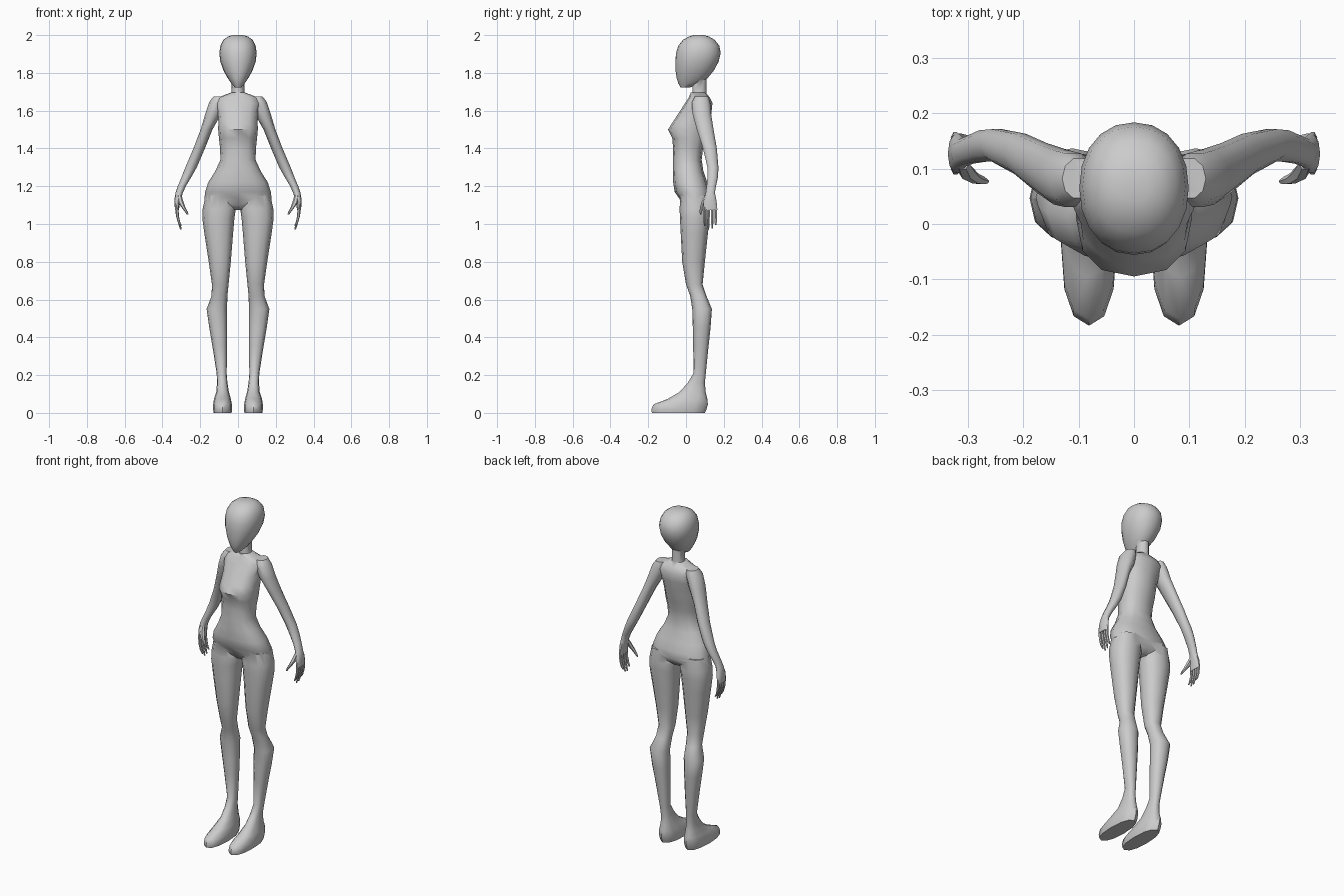
import bpy, bmesh, math


def loft(name, rings, n=12, power=2.0, side=1):
    """Skin horizontal rounded rings given as (z, x0, x1, y0, y1)."""
    bm = bmesh.new()
    loops = []
    for z, x0, x1, y0, y1 in rings:
        loop = []
        for i in range(n):
            a = 2 * math.pi * i / n
            c, s = math.cos(a), math.sin(a)
            px = math.copysign(abs(c) ** (2 / power), c)
            py = math.copysign(abs(s) ** (2 / power), s)
            loop.append(bm.verts.new((side * ((x0 + x1) / 2 + (x1 - x0) / 2 * px),
                                      (y0 + y1) / 2 + (y1 - y0) / 2 * py, z)))
        loops.append(loop)
    for a, b in zip(loops, loops[1:]):
        for i in range(n):
            j = (i + 1) % n
            bm.faces.new((a[i], a[j], b[j], b[i]))
    bm.faces.new(loops[0])
    bm.faces.new(loops[-1])
    bmesh.ops.recalc_face_normals(bm, faces=bm.faces[:])
    me = bpy.data.meshes.new(name)
    bm.to_mesh(me)
    bm.free()
    ob = bpy.data.objects.new(name, me)
    bpy.context.collection.objects.link(ob)
    return ob


def centred(rows):
    return [(z, -w, w, y0, y1) for z, w, y0, y1 in rows]


def merge(base, part):
    """Weld a part onto the base with a boolean union."""
    mod = base.modifiers.new("union", 'BOOLEAN')
    mod.operation = 'UNION'
    mod.solver = 'EXACT'
    mod.object = part
    bpy.context.view_layer.objects.active = base
    bpy.ops.object.modifier_apply(modifier=mod.name)
    bpy.data.objects.remove(part)


# Torso: shoulders, bust, waist, hips
body = loft("body", centred([
    (1.695, .040, .025, .105), (1.67, .105, .015, .125), (1.64, .122, -.005, .14),
    (1.59, .108, -.037, .135), (1.54, .104, -.07, .125), (1.50, .105, -.095, .117),
    (1.455, .101, -.073, .105), (1.40, .095, -.068, .09), (1.34, .093, -.07, .083),
    (1.28, .12, -.07, .092), (1.22, .158, -.068, .112), (1.17, .174, -.06, .128),
    (1.13, .178, -.033, .132), (1.10, .13, -.015, .118), (1.075, .05, .01, .09)]),
    12, 2.4)

# Neck and head
neck = loft("neck", centred([(1.65, .045, .025, .115), (1.70, .034, .032, .11),
                             (1.79, .034, .034, .11)]), 10)
head = loft("head", centred([
    (1.722, .016, -.028, .02), (1.745, .036, -.041, .075), (1.77, .053, -.049, .112),
    (1.81, .076, -.055, .146), (1.86, .094, -.056, .173), (1.905, .099, -.053, .184),
    (1.945, .093, -.04, .176), (1.975, .077, -.016, .152), (1.992, .054, .015, .122),
    (2.0, .028, .04, .095)]), 20, 2.15)
merge(body, neck)
merge(body, head)

leg_rings = [
    (1.15, .03, .172, -.03, .122), (1.08, .012, .187, -.034, .128), (1.03, .019, .189, -.032, .125),
    (.95, .026, .178, -.028, .116), (.80, .038, .155, -.02, .10), (.68, .05, .138, .0, .088),
    (.62, .056, .14, .022, .108), (.55, .058, .166, .033, .137), (.45, .058, .152, .036, .13),
    (.35, .058, .135, .038, .119), (.21, .06, .113, .04, .105), (.16, .056, .111, .01, .1),
    (.11, .048, .115, -.035, .104), (.075, .038, .127, -.095, .113),
    (.045, .032, .132, -.172, .116), (.018, .031, .132, -.184, .108), (.0, .034, .129, -.18, .1)]

arm_rings = [
    (1.675, .07, .13, .045, .12), (1.645, .066, .153, .028, .13), (1.58, .09, .174, .033, .136),
    (1.50, .135, .198, .055, .148), (1.40, .175, .236, .088, .165), (1.30, .218, .279, .112, .173),
    (1.25, .246, .298, .112, .171), (1.20, .276, .319, .108, .16), (1.165, .292, .331, .103, .154),
    (1.125, .304, .337, .092, .163), (1.075, .313, .334, .088, .168)]

for side in (1, -1):
    # Leg and foot, then arm with palm
    merge(body, loft("leg", leg_rings, 12, 2.3, side))
    merge(body, loft("arm", arm_rings, 10, 2.1, side))
    # Four curled fingers, side by side from front to back
    for y, tip in ((.099, .99), (.119, .972), (.139, .976), (.157, .995)):
        merge(body, loft("finger", [
            (1.09, .315, .332, y - .008, y + .008), (1.045, .313, .329, y - .008, y + .008),
            (1.01, .306, .319, y - .007, y + .007), (tip, .299, .307, y - .004, y + .004)],
            6, 2, side))
    # Thumb
    merge(body, loft("thumb", [
        (1.15, .298, .322, .098, .122), (1.115, .288, .318, .08, .108), (1.085, .277, .297, .072, .093),
        (1.065, .266, .282, .071, .086), (1.05, .262, .271, .073, .081)], 6, 2, side))

# Smooth skin
bpy.ops.object.select_all(action='DESELECT')
body.select_set(True)
bpy.context.view_layer.objects.active = body
bpy.ops.object.shade_smooth_by_angle(angle=math.radians(50))
